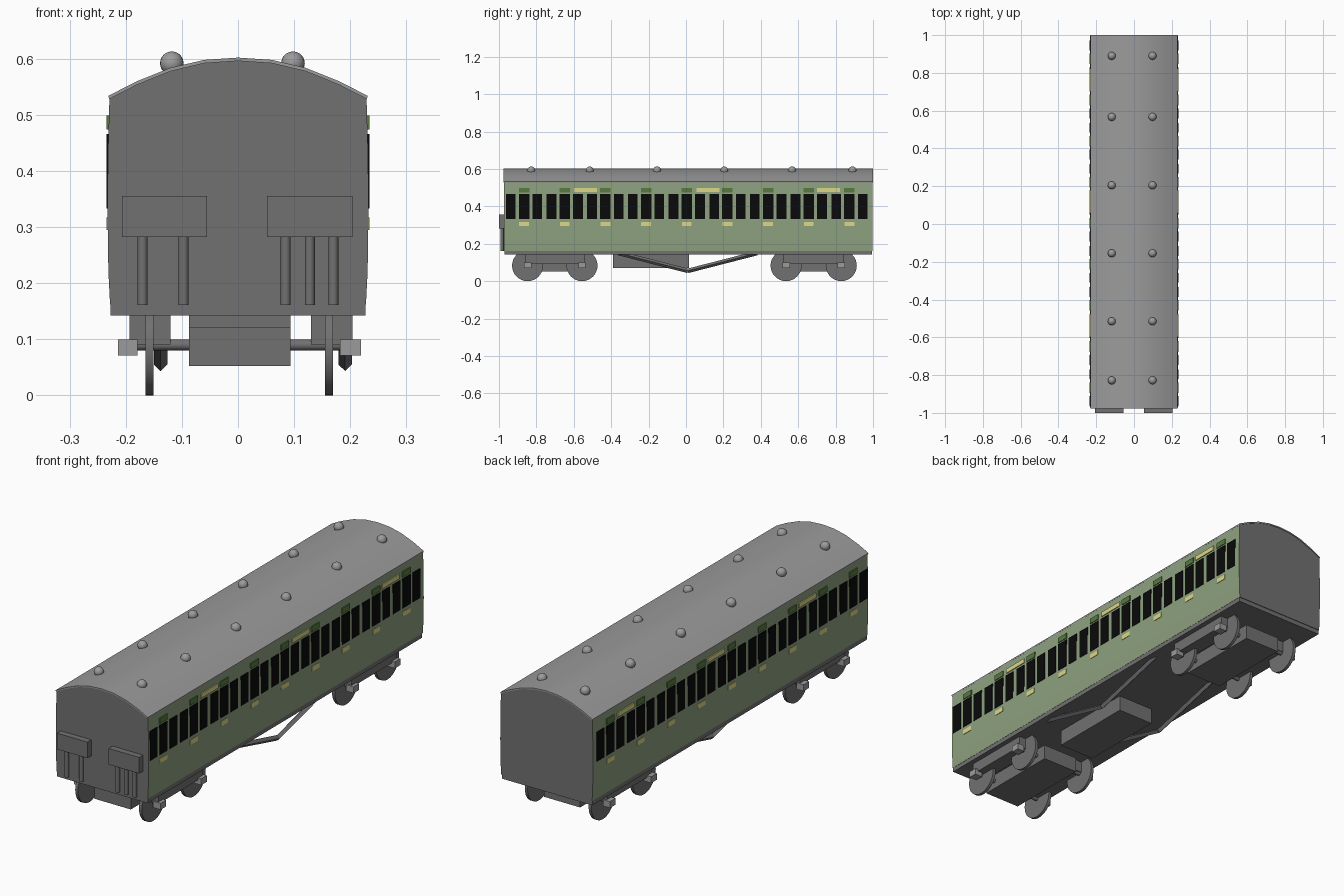
import bpy, bmesh, math
from mathutils import Vector

if "Cube" in bpy.data.objects:
    bpy.data.objects.remove(bpy.data.objects["Cube"])

def material(name, rgb):
    m = bpy.data.materials.new(name)
    m.diffuse_color = (*rgb, 1)
    m.use_nodes = True
    m.node_tree.nodes["Principled BSDF"].inputs["Base Color"].default_value = m.diffuse_color
    return m

GREEN = material("carriage green", (0.27, 0.36, 0.215))
DARK_GREEN = material("vent green", (0.095, 0.195, 0.053))
YELLOW = material("pale yellow", (0.72, 0.68, 0.25))
BLACK = material("window black", (0.003, 0.003, 0.003))
ROOF = material("roof grey", (0.33, 0.33, 0.33))
GREY = material("frame grey", (0.165, 0.165, 0.165))

def finish(name, bm, *mats):
    bmesh.ops.recalc_face_normals(bm, faces=bm.faces)
    me = bpy.data.meshes.new(name)
    bm.to_mesh(me)
    bm.free()
    ob = bpy.data.objects.new(name, me)
    bpy.context.collection.objects.link(ob)
    for m in mats:
        me.materials.append(m)
    return ob

def add_box(bm, x0, x1, y0, y1, z0, z1):
    v = bmesh.ops.create_cube(bm, size=1)["verts"]
    for p in v:
        p.co = ((x0 + x1) / 2 + p.co.x * (x1 - x0),
                (y0 + y1) / 2 + p.co.y * (y1 - y0),
                (z0 + z1) / 2 + p.co.z * (z1 - z0))

def boxes(name, mat, items):
    bm = bmesh.new()
    for b in items:
        add_box(bm, *b)
    return finish(name, bm, mat)

def add_rod(bm, a, b, r, seg):
    a, b = Vector(a), Vector(b)
    v = bmesh.ops.create_cone(bm, cap_ends=True, segments=seg, radius1=r, radius2=r,
                              depth=(b - a).length)["verts"]
    rot = (b - a).to_track_quat('Z', 'Y')
    for p in v:
        p.co = rot @ p.co + (a + b) / 2

def rods(name, mat, items):
    bm = bmesh.new()
    for r in items:
        add_rod(bm, *r)
    return finish(name, bm, mat)

def extrude_profile(bm, pts, y0, y1):
    f = bm.faces.new([bm.verts.new((x, y0, z)) for x, z in pts])
    res = bmesh.ops.extrude_face_region(bm, geom=[f])["geom"]
    bmesh.ops.translate(bm, vec=(0, y1 - y0, 0),
                        verts=[g for g in res if isinstance(g, bmesh.types.BMVert)])

def smooth(ob):
    for o in bpy.context.selected_objects:
        o.select_set(False)
    ob.select_set(True)
    bpy.context.view_layer.objects.active = ob
    bpy.ops.object.shade_smooth_by_angle(angle=math.radians(35))

# Body: bulging sides in green, plain grey ends
side = [(0.228, 0.162), (0.231, 0.22), (0.2325, 0.32), (0.232, 0.42), (0.229, 0.535)]
arch = [(0.18, 0.559), (0.12, 0.583), (0.06, 0.597), (0.0, 0.601)]
half = side + [(x, z - 0.004) for x, z in arch]
profile = half + [(-x, z) for x, z in reversed(half[:-1])]
bm = bmesh.new()
extrude_profile(bm, profile, -0.972, 0.998)
bmesh.ops.recalc_face_normals(bm, faces=bm.faces)
for f in bm.faces:
    f.material_index = 0 if abs(f.normal.x) > 0.8 else 1
finish("carriage_body", bm, GREEN, GREY)

# Roof: thin curved shell
outer = [(0.231, 0.534)] + [(x, z + 0.001) for x, z in arch]
outer = outer + [(-x, z) for x, z in reversed(outer[:-1])]
inner = [(x * 0.995, z - 0.006) for x, z in reversed(outer)]
bm = bmesh.new()
extrude_profile(bm, outer + inner, -0.976, 1.0)
smooth(finish("roof", bm, ROOF))

# Roof ventilators
bm = bmesh.new()
for x in (-0.118, 0.098):
    for y in (0.89, 0.567, 0.205, -0.155, -0.515, -0.828):
        v = bmesh.ops.create_uvsphere(bm, u_segments=20, v_segments=12, radius=0.021)["verts"]
        bmesh.ops.translate(bm, verts=v, vec=(x, y, 0.592))
smooth(finish("roof_ventilators", bm, ROOF))

# Windows, door vents and plates on both sides: nine compartments
PITCH, FIRST, COUNT = 0.2175, -0.866, 9
windows, vents, handles, boards = [], [], [], []
for s in (-1, 1):
    xs = sorted((s * 0.227, s * 0.2345))
    def plate(y, w, z0, z1):
        return (*xs, y - w / 2, y + w / 2, z0, z1)
    for i in range(COUNT):
        y = FIRST + i * PITCH
        for off, w in ((-0.071, 0.052), (0, 0.056), (0.071, 0.052)):
            windows.append(plate(y + off, w, 0.333, 0.466))
        vents.append(plate(y, 0.056, 0.474, 0.499))
        handles.append(plate(y, 0.052, 0.295, 0.317))
    for y in (-0.537, 0.118, 0.762):
        boards.append(plate(y, 0.122, 0.477, 0.498))
boxes("windows", BLACK, windows)
boxes("door_vents", DARK_GREEN, vents)
boxes("door_plates", YELLOW, handles)
boxes("upper_boards", YELLOW, boards)

# End equipment boxes and pipes on the front
boxes("end_boxes", GREY, [(-0.207, -0.055, -1.0, -0.968, 0.282, 0.355),
                          (0.052, 0.204, -1.0, -0.968, 0.282, 0.355)])
smooth(rods("end_pipes", GREY, [((x, -0.983, 0.161), (x, -0.983, 0.285), 0.009, 12)
                                for x in (-0.17, -0.097, 0.085, 0.128, 0.17)]))

# Underframe, underfloor box and truss rods
boxes("underframe", GREY, [(-0.227, 0.227, -0.97, 0.995, 0.142, 0.164)])
boxes("underfloor_box", GREY, [(-0.087, 0.094, -0.39, 0.015, 0.07, 0.145)])
trusses = []
for x in (-0.138, 0.191):
    for y in (-0.36, 0.38):
        trusses.append(((x, y, 0.15), (x, 0.01, 0.055), 0.012, 4))
rods("truss_rods", GREY, trusses)

# Bogies: centre block, side frames, wheels, axles and axle boxes
for name, axle_ys in (("front", (-0.847, -0.556)), ("rear", (0.535, 0.83))):
    c = sum(axle_ys) / 2
    boxes(name + "_bogie_block", GREY, [(-0.087, 0.094, c - 0.2, c + 0.2, 0.052, 0.121)])
    boxes(name + "_bogie_side_frames", GREY,
          [(a, b, c - 0.16, c + 0.16, 0.091, 0.142) for a, b in ((-0.193, -0.12), (0.13, 0.204))])
    wheels, axles, axle_boxes = [], [], []
    for y in axle_ys:
        axles.append(((-0.18, y, 0.09), (0.183, y, 0.09), 0.01, 12))
        for x in (-0.158, 0.162):
            wheels.append(((x - 0.007, y, 0.083), (x + 0.007, y, 0.083), 0.083, 32))
        for a, b in ((-0.214, -0.179), (0.182, 0.219)):
            axle_boxes.append((a, b, y - 0.02, y + 0.02, 0.071, 0.1))
    smooth(rods(name + "_wheels", GREY, wheels))
    smooth(rods(name + "_axles", GREY, axles))
    boxes(name + "_axle_boxes", ROOF, axle_boxes)
